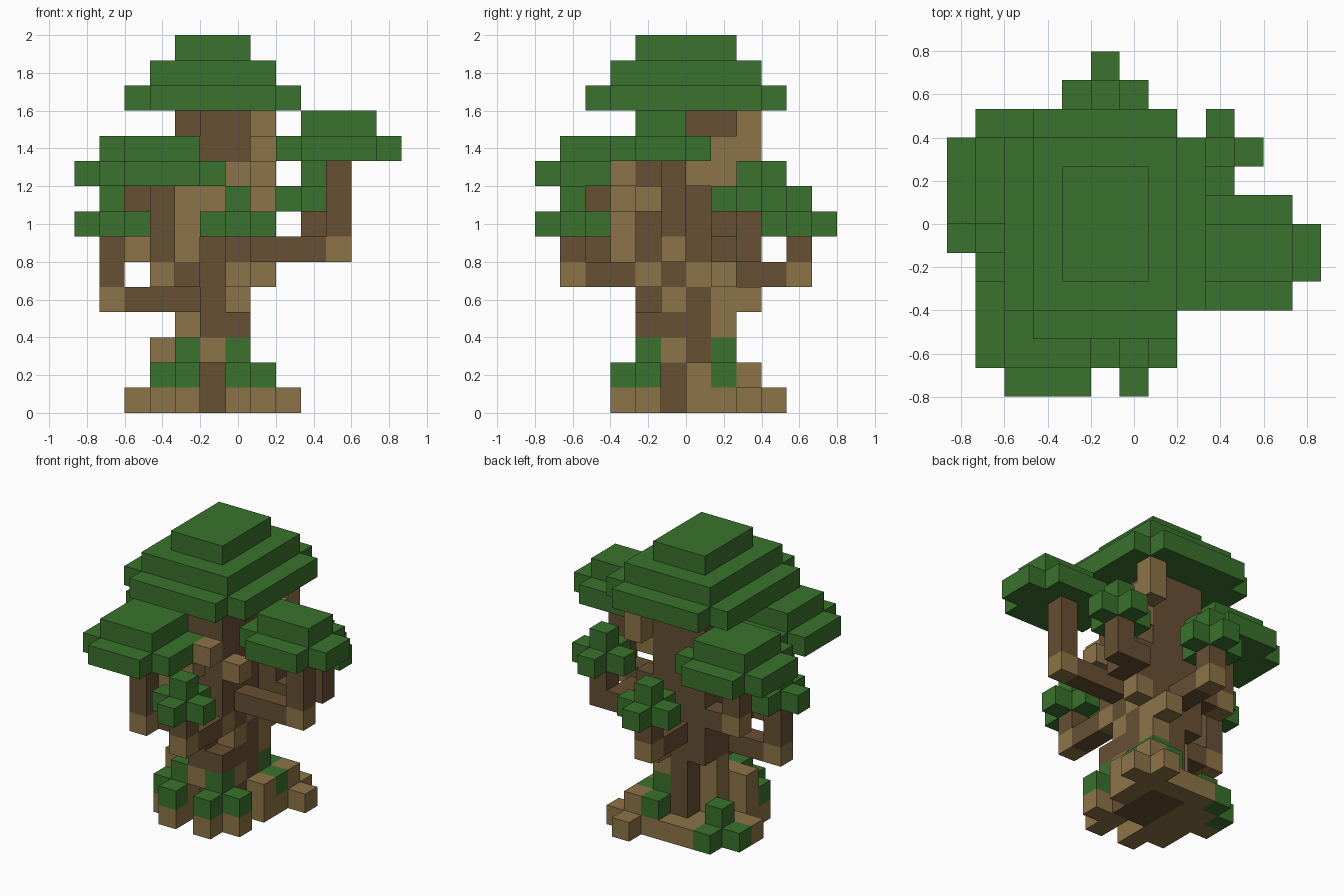
import bpy
import bmesh
from mathutils import Vector

cube = bpy.data.objects.get("Cube")
if cube:
    bpy.data.objects.remove(cube, do_unlink=True)

CELL = 2 / 15
ORIGIN = Vector((-6.5, -6, 0))
LEAF, LIGHT, DARK = range(3)


def make_material(name, colour):
    mat = bpy.data.materials.new(name)
    mat.use_nodes = True
    mat.diffuse_color = colour
    mat.node_tree.nodes["Principled BSDF"].inputs["Base Color"].default_value = colour
    return mat


materials = [
    make_material("leaf green", (0.042, 0.168, 0.026, 1)),
    make_material("light bark", (0.27, 0.175, 0.065, 1)),
    make_material("dark bark", (0.135, 0.08, 0.034, 1)),
]

# Every filled cell maps to its part and colour; later fills override earlier ones
cells = {}


def fill(part, colour, x, y, z, w=1, d=1, h=1):
    for i in range(x, x + w):
        for j in range(y, y + d):
            for k in range(z, z + h):
                cells[i, j, k] = (part, colour)


def layer(part, x, y, z, w, d):
    """Leaf layer with notched corners."""
    fill(part, LEAF, x, y + 1, z, w, d - 2)
    fill(part, LEAF, x + 1, y, z, w - 2, d)


def clump(part, x, y, z, w, d):
    """Notched leaf layer with a smaller block on top."""
    layer(part, x, y, z, w, d)
    fill(part, LEAF, x + 1, y + 1, z + 1, w - 2, d - 2)


# Trunk core
fill("trunk", DARK, 5, 5, 0, 2, 3, 12)
fill("trunk", DARK, 5, 4, 3, 1, 1, 9)
fill("trunk", DARK, 6, 4, 6, 1, 1, 6)
fill("trunk", DARK, 6, 4, 3)
fill("trunk", DARK, 4, 5, 4, 1, 3, 4)
fill("trunk", DARK, 4, 4, 5)
fill("trunk", DARK, 4, 7, 8, 1, 1, 4)

# Light bark patches on the trunk
for x, y, z in ((5, 4, 2), (6, 5, 2), (6, 7, 3), (6, 5, 4), (6, 7, 4),
                (6, 8, 4), (6, 4, 5), (6, 6, 5), (7, 7, 5)):
    fill("trunk", LIGHT, x, y, z)

# Root base and stubs
fill("roots", LIGHT, 4, 4, 0, 1, 4)
fill("roots", LIGHT, 6, 4, 0)
fill("roots", LIGHT, 4, 8, 0, 5)
fill("roots", LIGHT, 3, 4, 0, 1, 4)
fill("roots", LIGHT, 7, 6, 0, 1, 2)
for x, y in ((4, 3), (6, 3), (7, 4), (2, 6), (7, 9)):
    fill("roots", LIGHT, x, y, 0)
fill("roots", LIGHT, 4, 4, 1)
fill("roots", LIGHT, 6, 4, 1)
fill("roots", LIGHT, 7, 6, 1)
fill("roots", LIGHT, 7, 8, 1)
fill("roots", LIGHT, 3, 5, 1, h=2)
fill("roots", LIGHT, 4, 5, 1, d=2, h=2)
fill("roots", LIGHT, 4, 6, 3)

# Moss on the roots
for x, y, z in ((4, 3, 1), (6, 3, 1), (7, 4, 1), (3, 4, 1), (4, 4, 2),
                (6, 4, 2), (7, 7, 1), (6, 7, 2), (6, 8, 1), (3, 7, 1),
                (3, 8, 0), (2, 7, 0)):
    fill("moss", LEAF, x, y, z)

# Vine winding up the trunk
fill("vine", LIGHT, 4, 3, 6, h=3)
fill("vine", LIGHT, 4, 4, 6, h=2)
fill("vine", LIGHT, 5, 3, 8)
fill("vine", LIGHT, 6, 3, 9)
fill("vine", LIGHT, 7, 4, 8)
fill("vine", LIGHT, 7, 6, 9, d=2)
fill("vine", LIGHT, 7, 7, 10, d=2)
fill("vine", LIGHT, 7, 8, 11)

# Branches: a dark arm, a light elbow, a dark upright
fill("right_branch", DARK, 2, 5, 4, w=3)
fill("right_branch", LIGHT, 1, 5, 4)
fill("right_branch", DARK, 1, 5, 5, h=2)

fill("left_branch", DARK, 7, 5, 6, w=3)
fill("left_branch", LIGHT, 10, 5, 6)
fill("left_branch", DARK, 10, 5, 7, h=3)

fill("front_branch", DARK, 6, 2, 5, d=2)
fill("front_branch", LIGHT, 6, 1, 5)
fill("front_branch", DARK, 6, 1, 6)

fill("front_right_branch", DARK, 4, 3, 5)
fill("front_right_branch", DARK, 3, 3, 5)
fill("front_right_branch", LIGHT, 3, 2, 5)
fill("front_right_branch", DARK, 3, 2, 6, h=3)

fill("back_branch", DARK, 5, 8, 5, d=2)
fill("back_branch", LIGHT, 5, 10, 5)
fill("back_branch", DARK, 5, 10, 6)

fill("back_right_branch", DARK, 3, 7, 6, w=2)
fill("back_right_branch", LIGHT, 2, 7, 6)
fill("back_right_branch", DARK, 2, 7, 7, h=2)

fill("back_left_branch", DARK, 7, 7, 6, w=2)
fill("back_left_branch", DARK, 8, 8, 6, w=2)
fill("back_left_branch", DARK, 7, 7, 7)
fill("back_left_branch", DARK, 9, 8, 7)

# Stepped crown
layer("crown", 2, 2, 12, 7, 8)
fill("crown", LEAF, 3, 3, 13, 5, 6)
fill("crown", LEAF, 4, 4, 14, 3, 4)

# Large leaf clumps
clump("front_right_leaves", 1, 0, 9, 5, 5)
clump("back_right_leaves", 0, 5, 9, 5, 5)
clump("left_leaves", 8, 3, 10, 5, 4)

# Small leaf tufts
clump("front_tuft", 5, 0, 7, 3, 3)
clump("right_tuft", 0, 4, 7, 3, 3)
clump("back_tuft", 4, 9, 7, 3, 3)
clump("back_left_tuft", 8, 7, 8, 3, 3)

AXES = [Vector(a) for a in ((1, 0, 0), (0, 1, 0), (0, 0, 1))]


def build(part):
    """Mesh the exposed cell sides of one part."""
    bm = bmesh.new()
    for cell, (owner, colour) in cells.items():
        if owner != part:
            continue
        centre = Vector(cell) + Vector((0.5, 0.5, 0.5))
        for a in range(3):
            for sign in (-1, 1):
                n = AXES[a] * sign
                if tuple(int(c) for c in Vector(cell) + n) in cells:
                    continue
                u, v = AXES[(a + 1) % 3], AXES[(a + 2) % 3] * sign
                corners = [centre + (n + u * s + v * t) / 2
                           for s, t in ((-1, -1), (1, -1), (1, 1), (-1, 1))]
                face = bm.faces.new([bm.verts.new((c + ORIGIN) * CELL) for c in corners])
                face.material_index = colour
    bmesh.ops.remove_doubles(bm, verts=bm.verts, dist=0.001)
    # Merge flat areas of one colour
    bmesh.ops.dissolve_limit(bm, angle_limit=0.01, verts=bm.verts, edges=bm.edges,
                             delimit={"MATERIAL"})
    mesh = bpy.data.meshes.new(part)
    bm.to_mesh(mesh)
    bm.free()
    for mat in materials:
        mesh.materials.append(mat)
    bpy.context.collection.objects.link(bpy.data.objects.new(part, mesh))


for part in dict.fromkeys(owner for owner, _ in cells.values()):
    build(part)
